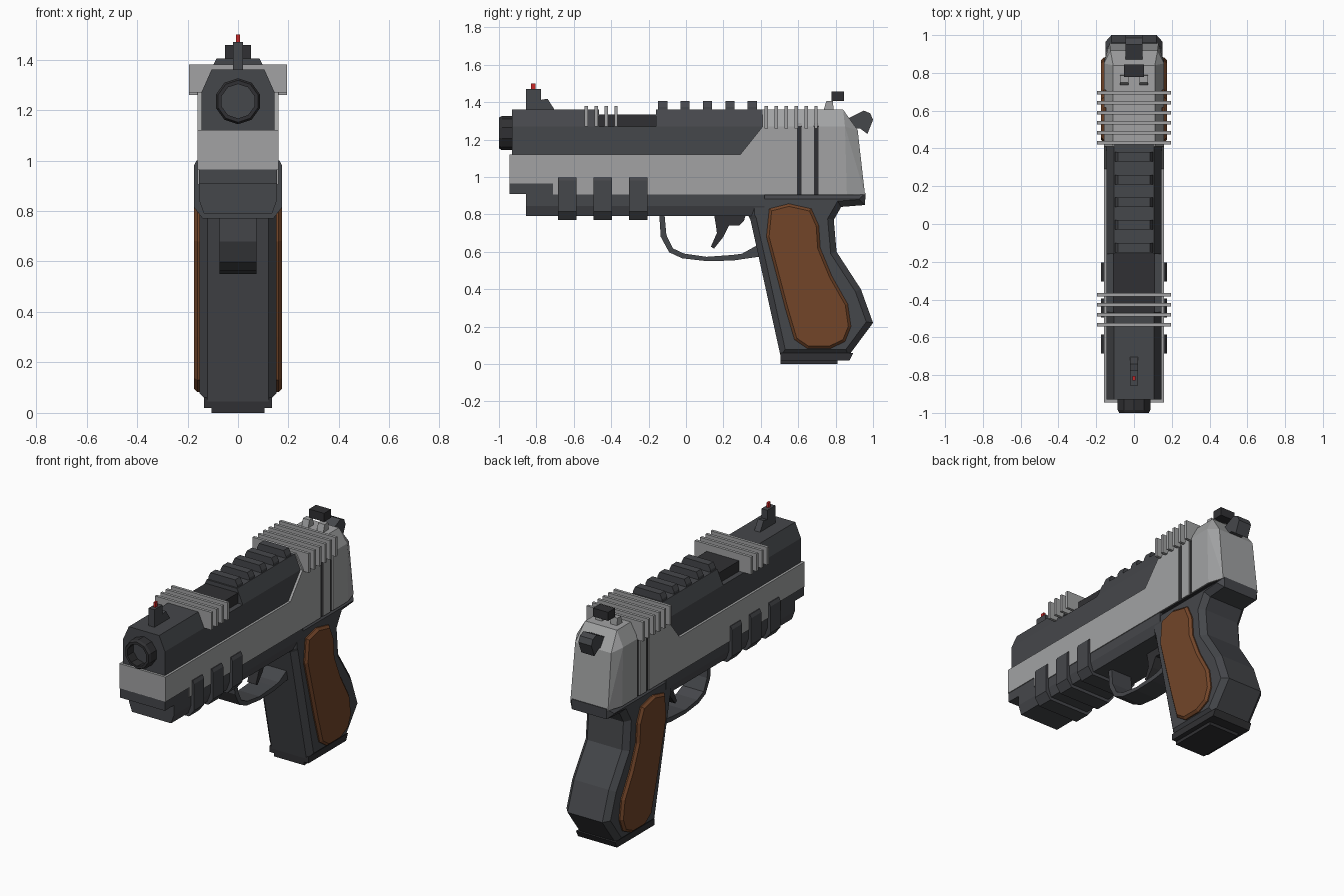
import bpy, bmesh, math

if "Cube" in bpy.data.objects:
    bpy.data.objects.remove(bpy.data.objects["Cube"])

def material(name, rgb):
    m = bpy.data.materials.new(name)
    m.diffuse_color = (*rgb, 1)
    m.use_nodes = True
    m.node_tree.nodes["Principled BSDF"].inputs["Base Color"].default_value = m.diffuse_color
    return m

DARK = material("dark_metal", (0.06, 0.063, 0.07))
BLACK = material("black_metal", (0.03, 0.03, 0.033))
LIGHT = material("light_metal", (0.36, 0.365, 0.37))
BROWN = material("brown_grip", (0.17, 0.06, 0.022))
RED = material("red_tip", (0.6, 0.02, 0.02))

def finish(name, bm, mat):
    bmesh.ops.recalc_face_normals(bm, faces=bm.faces[:])
    me = bpy.data.meshes.new(name)
    bm.to_mesh(me)
    bm.free()
    ob = bpy.data.objects.new(name, me)
    bpy.context.collection.objects.link(ob)
    me.materials.append(mat)
    return ob

def extrude(name, a, b, mat, inset=0):
    """Join two matching outlines into a solid, optionally with chamfered caps."""
    bm = bmesh.new()
    va = [bm.verts.new(p) for p in a]
    vb = [bm.verts.new(p) for p in b]
    caps = [bm.faces.new(va), bm.faces.new(vb)]
    n = len(a)
    for i in range(n):
        j = (i + 1) % n
        bm.faces.new((va[i], va[j], vb[j], vb[i]))
    bmesh.ops.recalc_face_normals(bm, faces=bm.faces[:])
    if inset:
        bmesh.ops.inset_region(bm, faces=caps, thickness=inset, depth=inset,
                               use_even_offset=True, use_boundary=True)
    return finish(name, bm, mat)

def side(name, pts, x0, x1, mat, inset=0):
    """Side profile (y, z) extruded across x."""
    return extrude(name, [(x0, y, z) for y, z in pts], [(x1, y, z) for y, z in pts], mat, inset)

def section(name, half, y0, y1, mat):
    """Symmetric cross-section, right half (x, z), extruded along y."""
    pts = half + [(-x, z) for x, z in reversed(half)]
    return extrude(name, [(x, y0, z) for x, z in pts], [(x, y1, z) for x, z in pts], mat)

def box(name, w, y0, y1, z0, z1, mat, cx=0):
    return side(name, [(y0, z0), (y1, z0), (y1, z1), (y0, z1)], cx - w, cx + w, mat)

def hull(name, pts, mat, shrink=0):
    """Convex solid from mirrored (half width, y, z) points."""
    bm = bmesh.new()
    for w, y, z in pts:
        for s in (-1, 1):
            bm.verts.new((s * (w - shrink), y, z - shrink * .3))
    bmesh.ops.convex_hull(bm, input=bm.verts[:])
    bmesh.ops.dissolve_limit(bm, angle_limit=0.02, verts=bm.verts[:], edges=bm.edges[:])
    return finish(name, bm, mat)

# Dark slide, with a gap in its top for the ejection port
section("slide_lower", [(.145, 1.10), (.145, 1.27)], -.93, .42, DARK)
for name, y0, y1 in (("slide_top_front", -.93, -.465), ("slide_top_rear", -.16, .42)):
    section(name, [(.145, 1.27), (.105, 1.36)], y0, y1, DARK)
box("chamber", .112, -.47, -.15, 1.25, 1.335, BLACK)

# Light side rails and rear slide
side("slide_rail", [(-.945, .965), (-.71, .965), (-.71, .905), (.43, .905), (.43, 1.27),
                    (.41, 1.27), (.29, 1.12), (-.945, 1.12)], -.16, .16, LIGHT)
rear = [(.16, .41, .905), (.16, .41, 1.27), (.11, .41, 1.36), (.11, .84, 1.36),
        (.16, .85, 1.27), (.16, .86, .905), (.13, .957, .905), (.125, .918, 1.25),
        (.09, .875, 1.31)]
slide_rear = hull("slide_rear", rear, LIGHT)
hull("slide_rear_core", [p for p in rear], BLACK, .008)

# Vertical grooves in the rear slide
for y in (.605, .697):
    for s in (-1, 1):
        cut = box("groove_cutter", .02, y - .012, y + .012, .8, 1.5, BLACK, s * .169)
        mod = slide_rear.modifiers.new("groove", 'BOOLEAN')
        mod.operation, mod.solver, mod.object = 'DIFFERENCE', 'EXACT', cut
        bpy.context.view_layer.objects.active = slide_rear
        bpy.ops.object.modifier_apply(modifier=mod.name)
        bpy.data.objects.remove(cut)

# Cross fins and top ribs
for i in range(6):
    y = .43 + i * .053
    box("rear_fin", .195, y - .009, y + .009, 1.26, 1.38, LIGHT)
for i in range(4):
    y = -.533 + i * .053
    box("front_fin", .195, y - .009, y + .009, 1.27, 1.38, LIGHT)
for i in range(5):
    y = -.125 + i * .12
    section("top_rib", [(.1, 1.35), (.1, 1.375), (.085, 1.405)], y - .025, y + .025, DARK)

# Hollow muzzle
bm = bmesh.new()
rings = []
for r, y in ((.075, -.93), (.068, -1), (.083, -1), (.091, -.985), (.091, -.92)):
    rings.append([bm.verts.new((r * math.cos(math.tau * (k + .5) / 10), y,
                                1.235 + r * math.sin(math.tau * (k + .5) / 10))) for k in range(10)])
for a, b in zip(rings, rings[1:] + rings[:1]):
    for k in range(10):
        bm.faces.new((a[k], a[(k + 1) % 10], b[(k + 1) % 10], b[k]))
finish("muzzle", bm, BLACK)

# Sights
side("front_sight_ramp", [(-.855, 1.355), (-.855, 1.4), (-.74, 1.418), (-.7, 1.355)], -.02, .02, DARK)
box("front_sight_post", .02, -.855, -.775, 1.4, 1.47, DARK)
box("front_sight_tip", .007, -.828, -.805, 1.465, 1.5, RED)
box("rear_sight", .052, .777, .845, 1.405, 1.458, BLACK)
for s in (-1, 1):
    side("rear_sight_foot", [(.735, 1.355), (.75, 1.405), (.785, 1.405), (.79, 1.355)],
         s * .03, s * .075, LIGHT)

# Hammer
side("hammer", [(.85, 1.30), (.87, 1.315), (.95, 1.355), (.985, 1.34), (1, 1.305),
                (.97, 1.23), (.93, 1.26), (.85, 1.26)], -.045, .045, DARK)

# Frame rail, dust cover and clips
section("frame_rail", [(.135, .79), (.155, .845), (.155, .92)], -.855, .42, DARK)
box("dust_cover", .155, -.945, -.71, .908, .966, DARK)
for y in (-.635, -.445, -.255):
    section("rail_clip", [(.14, .77), (.175, .815), (.175, .98), (.165, 1.0)], y - .05, y + .05, DARK)

# Grip body with chamfered edges, panels and base
side("grip", [(.335, .79), (.345, .77), (.505, .045), (.87, .045), (1, .22), (.935, .4), (.805, .6),
              (.79, .77), (.83, .84), (.957, .85), (.96, .915), (.335, .915)], -.12, .12, DARK, .032)
panel = [(.445, .83), (.55, .857), (.67, .83), (.71, .74), (.718, .62), (.78, .47), (.865, .32),
         (.882, .2), (.85, .12), (.77, .082), (.65, .082), (.58, .13), (.53, .3), (.43, .68)]
for s in (-1, 1):
    side("grip_panel", panel, s * .13, s * .16, BROWN, .014)
side("grip_base", [(.505, .02), (.875, .02), (.895, .06), (.505, .06)], -.135, .135, BLACK)
box("magazine_base", .105, .505, .81, 0, .03, BLACK)

# Trigger and guard
side("trigger", [(.15, .8), (.32, .8), (.31, .765), (.285, .74), (.23, .74), (.2, .68), (.15, .617),
                 (.133, .627), (.165, .7), (.16, .74)], -.03, .03, BLACK)
outer = [(-.143, .8), (-.135, .68), (-.09, .597), (-.02, .565), (.11, .55), (.25, .553), (.4, .575)]
inner = [(.39, .64), (.3, .59), (.25, .583), (.11, .573), (-.01, .59), (-.07, .618), (-.105, .69), (-.115, .8)]
side("trigger_guard", outer + inner, -.073, .073, DARK)
